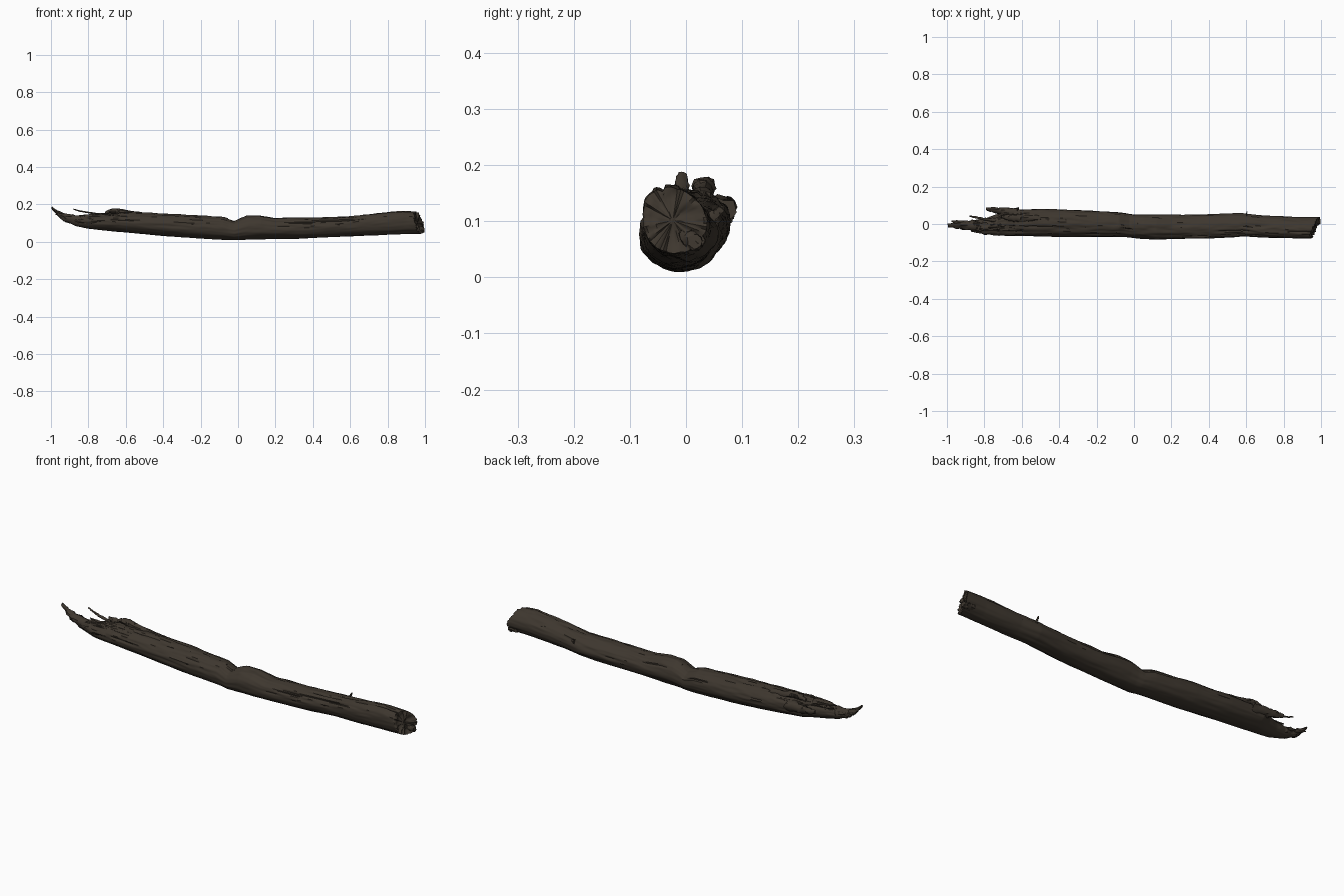
import bpy, bmesh, math, random
from mathutils import Vector, noise

random.seed(4)
if "Cube" in bpy.data.objects:
    bpy.data.objects.remove(bpy.data.objects["Cube"], do_unlink=True)


def material(name, rgb):
    m = bpy.data.materials.new(name)
    m.use_nodes = True
    m.diffuse_color = (*rgb, 1)
    bsdf = m.node_tree.nodes["Principled BSDF"]
    bsdf.inputs["Base Color"].default_value = (*rgb, 1)
    bsdf.inputs["Roughness"].default_value = 0.9
    return m


bark = material("dark bark", (0.048, 0.038, 0.028))


def finish(bm, name, angle):
    bmesh.ops.recalc_face_normals(bm, faces=bm.faces)
    mesh = bpy.data.meshes.new(name)
    bm.to_mesh(mesh)
    bm.free()
    mesh.materials.append(bark)
    obj = bpy.data.objects.new(name, mesh)
    bpy.context.collection.objects.link(obj)
    bpy.ops.object.select_all(action="DESELECT")
    obj.select_set(True)
    bpy.context.view_layer.objects.active = obj
    bpy.ops.object.shade_smooth_by_angle(angle=math.radians(angle))
    return obj


def skin(bm, rings):
    """Join neighbouring rings of vertices with quads."""
    for a, b in zip(rings, rings[1:]):
        n = len(a)
        for i in range(n):
            j = (i + 1) % n
            bm.faces.new((a[i], a[j], b[j], b[i]))


# Outline of the branch along x: x, bottom, top, front edge, back edge
OUTLINE = [
    (-.92, .11, .14, -.022, .012), (-.87, .085, .14, -.032, .018),
    (-.8, .07, .15, -.052, .03), (-.74, .063, .155, -.06, .05),
    (-.69, .058, .16, -.065, .078), (-.5, .04, .155, -.066, .08),
    (-.3, .024, .146, -.07, .075), (-.08, .011, .133, -.07, .062),
    (-.05, .01, .12, -.07, .058), (-.02, .009, .11, -.073, .053),
    (.01, .01, .125, -.076, .05), (.05, .011, .14, -.08, .05),
    (.12, .012, .14, -.084, .05), (.2, .015, .126, -.08, .05),
    (.4, .02, .129, -.076, .052), (.58, .029, .135, -.066, .058),
    (.68, .034, .146, -.072, .046), (.88, .04, .165, -.076, .038),
    (.97, .043, .16, -.076, .038),
]


def outline(x):
    for a, b in zip(OUTLINE, OUTLINE[1:]):
        if x <= b[0]:
            t = max(0, (x - a[0]) / (b[0] - a[0]))
            return [p + (q - p) * t for p, q in zip(a[1:], b[1:])]
    return OUTLINE[-1][1:]


# Main branch: a lofted tube with long bark grain and a slanted broken end
SIDES, STEPS = 64, 320
bm = bmesh.new()
rings = []
x0, x1 = OUTLINE[0][0], OUTLINE[-1][0]
for s in range(STEPS + 1):
    x = x0 + (x1 - x0) * s / STEPS
    low, high, front, back = outline(x)
    torn = max(0, min(1, (-.5 - x) / .25))
    ring = []
    for i in range(SIDES):
        a = math.tau * i / SIDES
        c, w = math.cos(a), math.sin(a)
        upper = max(0, w + .4) / 1.4
        grain = noise.noise(Vector((x * 5, c * 4, w * 4)))
        fine = noise.noise(Vector((x * 14, c * 10, w * 10)))
        crack = max(0, noise.noise(Vector((x * 4 + 7, c * 7, w * 7))) - .25)
        chips = noise.cell(Vector((x * 22, c * 4, w * 4)))
        k = 1 + .05 * grain + (.02 + .04 * upper) * fine
        k -= .3 * crack * upper + .2 * torn * upper * abs(chips)
        y = (front + back) / 2 + (back - front) / 2 * c * k
        y -= .12 * (back - front) * max(0, w) * (x > 0) * min(1, x)
        z = (low + high) / 2 + (high - low) / 2 * w * k
        # Slant the sawn end so its back and lower edges reach further
        end = max(0, (x - .88) / (x1 - .88))
        shift = end * (.022 * c - .014 * w - .006 + .012 * fine)
        ring.append(bm.verts.new((x + shift, y, z)))
    rings.append(ring)
skin(bm, rings)
bm.faces.new(rings[0])

# Right end: concentric rings with uneven broken wood
outer = rings[-1]
centre = sum((v.co for v in outer), Vector()) / SIDES
cap = [outer]
for f in (.9, .75, .58, .4, .22, .08):
    ring = []
    for v in outer:
        p = centre.lerp(v.co, f)
        p.x += .014 * noise.noise(p * 38) - .006 * (1 - f)
        ring.append(bm.verts.new(p))
    cap.append(ring)
skin(bm, cap)
bm.faces.new(cap[-1])
finish(bm, "branch", 50)


def splinter(name, points, sides=8, flat=.7):
    """Rough tapering strip through points of (x, y, z, radius)."""
    bm = bmesh.new()
    rings = []
    for a, b in zip(points, points[1:] + points[-1:]):
        for t in ((0, .25, .5, .75) if a != b else (0,)):
            x, y, z, r = (p + (q - p) * t for p, q in zip(a, b))
            ring = []
            for i in range(sides):
                g = math.tau * i / sides
                k = r * random.uniform(.75, 1.2)
                ring.append(bm.verts.new((x + random.uniform(-.3, .3) * r,
                                          y + k * math.cos(g),
                                          z + k * flat * math.sin(g))))
            rings.append(ring)
    skin(bm, rings)
    bm.faces.new(rings[0])
    bm.faces.new(rings[-1])
    return finish(bm, name, 40)


# Left end: long curved tip and broken strips
splinter("torn_tip", [(-.84, -.01, .112, .03), (-.92, -.005, .125, .024),
                      (-.96, -.006, .15, .015), (-.995, -.008, .18, .009)], 12, .9)
splinter("tip_spike", [(-.88, .0, .12, .018), (-.94, .012, .135, .009),
                       (-.975, .015, .147, .003)])
splinter("thin_sliver", [(-.74, .02, .145, .012), (-.81, .028, .158, .007),
                         (-.845, .036, .164, .006), (-.88, .042, .174, .004)])
splinter("back_strip", [(-.62, .06, .115, .026), (-.7, .068, .12, .02),
                        (-.75, .075, .125, .014), (-.79, .08, .13, .008)], 10, 1.2)
splinter("front_strip", [(-.7, -.04, .115, .02), (-.8, -.042, .11, .016),
                         (-.87, -.035, .112, .006)], 10, 1)
splinter("top_ridge", [(-.5, .03, .142, .015), (-.6, .03, .153, .02),
                       (-.645, .032, .163, .02), (-.68, .036, .164, .014),
                       (-.71, .04, .155, .008)], 10, .9)
for n in range(10):
    x = random.uniform(-.82, -.6)
    low, high, front, back = outline(x)
    y = random.uniform(front * .6, back * .7)
    z = high - .012 - 3 * y * y
    splinter("bark_flake", [(x + .07, y, z - .006, .009), (x, y, z, .009),
                            (x - .035, y + .004, z + .004, .003)], 6)

# Lips of the notch, bark ridges, a twig stub and a knot
splinter("notch_lip", [(-.16, -.01, .124, .012), (-.09, -.012, .124, .014),
                       (-.055, -.014, .122, .008)])
splinter("bark_ridge", [(.02, .0, .122, .01), (.08, -.015, .13, .014),
                        (.19, -.02, .116, .008)])
splinter("twig_stub", [(.6, .04, .1, .012), (.602, .053, .112, .009),
                       (.605, .064, .122, .006)], 8, 1)
splinter("end_chip", [(.94, .005, .07, .026), (.975, .01, .066, .022),
                      (.995, .014, .064, .014)], 12, .9)
